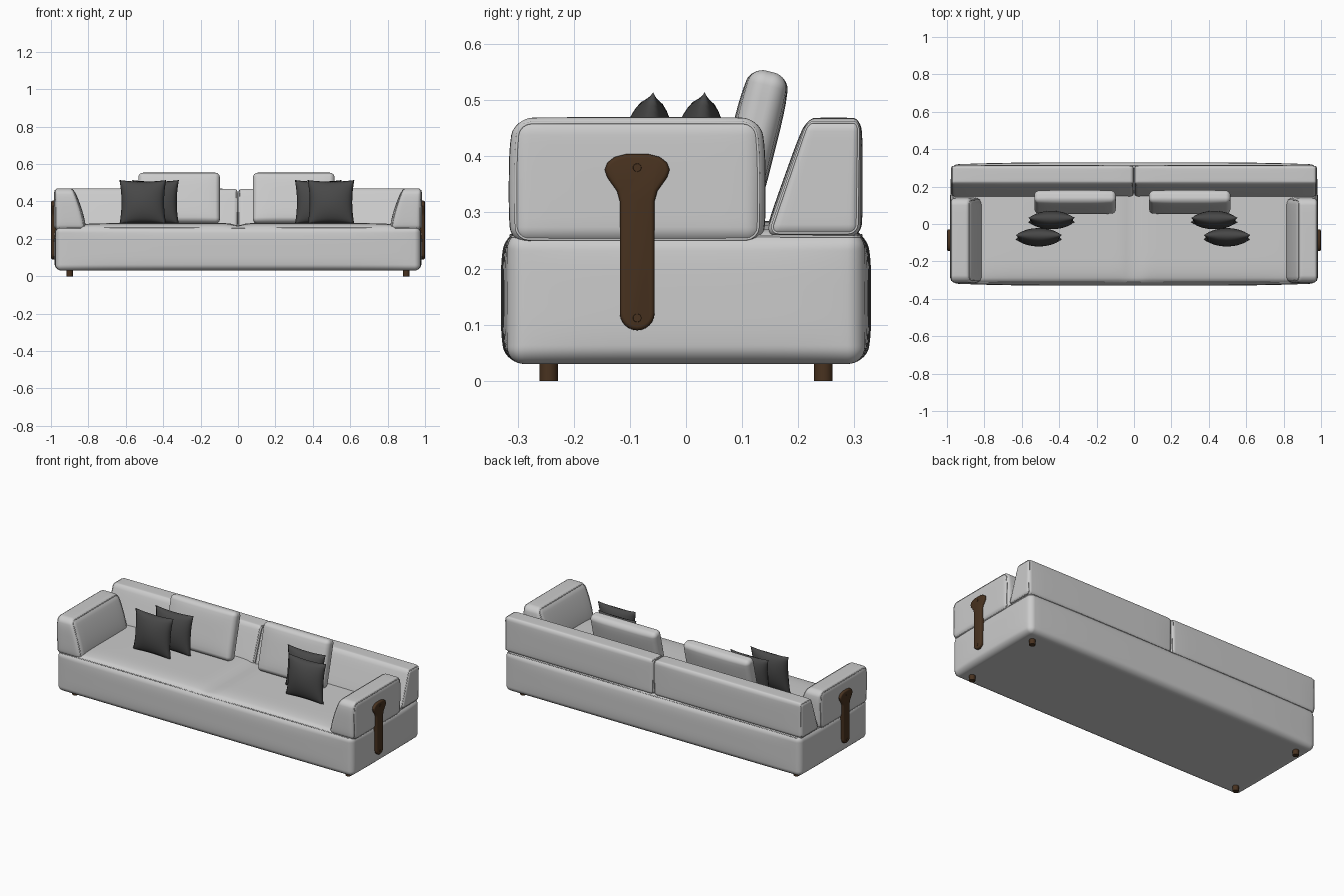
import bpy, bmesh, math
from mathutils import Vector, Matrix

cube = bpy.data.objects.get("Cube")
if cube:
    bpy.data.objects.remove(cube)


def material(name, rgb):
    m = bpy.data.materials.new(name)
    m.use_nodes = True
    m.diffuse_color = (*rgb, 1)
    bsdf = m.node_tree.nodes["Principled BSDF"]
    bsdf.inputs["Base Color"].default_value = (*rgb, 1)
    bsdf.inputs["Roughness"].default_value = 0.8
    return m


FABRIC = material("light grey fabric", (0.6, 0.6, 0.6))
DARK = material("charcoal fabric", (0.065, 0.065, 0.065))
LEATHER = material("brown leather", (0.065, 0.032, 0.014))


def add_object(name, bm, mat, place=Matrix(), sharp=False):
    bmesh.ops.recalc_face_normals(bm, faces=bm.faces)
    mesh = bpy.data.meshes.new(name)
    bm.to_mesh(mesh)
    bm.free()
    mesh.materials.append(mat)
    obj = bpy.data.objects.new(name, mesh)
    obj.matrix_world = place
    bpy.context.collection.objects.link(obj)
    bpy.ops.object.select_all(action="DESELECT")
    bpy.context.view_layer.objects.active = obj
    obj.select_set(True)
    if sharp:
        bpy.ops.object.shade_smooth_by_angle(angle=math.radians(35))
    else:
        bpy.ops.object.shade_smooth()
    return obj


def grid_lines(h, r, k, m):
    # Fine spacing in the rounded corners, even spacing between them
    corner = [-h + r * (1 - math.tan((1 - j / k) * math.pi / 4)) for j in range(k)]
    middle = [(h - r) * (2 * j / m - 1) for j in range(m + 1)]
    return corner + middle + [-c for c in reversed(corner)]


def soft_block(name, half, r, puff, place, shape=None, k=4, m=10):
    """Rounded, puffed upholstery block; returns its deforming function."""
    n = 2 * k + m
    lines = [grid_lines(h, r, k, m) for h in half]

    def deform(p):
        u = [p[i] / half[i] for i in range(3)]
        q = Vector(p)
        for i in range(3):
            a, b = u[i - 1], u[i - 2]
            q[i] += puff[i] * u[i] * (1 - a ** 4) * (1 - b ** 4)
        return shape(q, u) if shape else q

    bm = bmesh.new()
    bmesh.ops.create_cube(bm, size=2)
    bmesh.ops.subdivide_edges(bm, edges=bm.edges[:], cuts=n - 1, use_grid_fill=True)
    for v in bm.verts:
        p = Vector([lines[i][round((v.co[i] + 1) / 2 * n)] for i in range(3)])
        inner = Vector([max(r - half[i], min(half[i] - r, p[i])) for i in range(3)])
        v.co = deform(inner + (p - inner).normalized() * r)
    add_object(name, bm, FABRIC, place)
    return deform


def piping(name, half, r, axis, sign, deform, place, depth=0.0025):
    """Thin welt running round one face of a soft block."""
    a, b = [i for i in range(3) if i != axis]
    inset, cr, pts = 0.293 * r, 0.707 * r, []
    for q, (sa, sb) in enumerate([(1, 1), (-1, 1), (-1, -1), (1, -1)]):
        starts = Vector((sa * (half[a] - r), sb * (half[b] - r)))
        for j in range(5):
            ang = (q + j / 4) * math.pi / 2
            pts.append(starts + cr * Vector((math.cos(ang), math.sin(ang))))
    loop = []
    for i, p in enumerate(pts):
        for j in range(6):
            c = p.lerp(pts[(i + 1) % len(pts)], j / 6)
            v = Vector()
            v[axis], v[a], v[b] = sign * (half[axis] - inset), c.x, c.y
            loop.append(place @ deform(v))
    curve = bpy.data.curves.new(name, "CURVE")
    curve.dimensions = "3D"
    curve.bevel_depth, curve.bevel_resolution = depth, 1
    spline = curve.splines.new("POLY")
    spline.points.add(len(loop) - 1)
    for sp, v in zip(spline.points, loop):
        sp.co = (*v, 1)
    spline.use_cyclic_u = True
    curve.materials.append(FABRIC)
    bpy.context.collection.objects.link(bpy.data.objects.new(name, curve))


# Seat base: crowned top with a shallow dip at the centre seam, flat bottom
def seat_shape(q, u):
    if u[2] > 0:
        crown = (1 - u[0] ** 8) * (1 - u[1] ** 8)
        q.z += u[2] * crown * (0.02 - 0.014 * math.exp(-(q.x / 0.035) ** 2))
    return q


base_half, base_place = (0.973, 0.318, 0.1175), Matrix.Translation((0, 0, 0.1475))
seat = soft_block("seat_base", base_half, 0.03, (0.01, 0.012, 0), base_place, seat_shape, m=46)
piping("seat_welt", base_half, 0.03, 2, 1, seat, base_place)


# Backrest halves, sloping on the sitting side
def back_shape(q, u):
    q.y += 0.075 * (1 - u[1]) / 2 * (u[2] + 1) / 2
    return q


back_half = (0.489, 0.085, 0.105)
for side, s in (("left", 1), ("right", -1)):
    place = Matrix.Translation((s * 0.49, 0.226, 0.362))
    back = soft_block(side + "_backrest", back_half, 0.022, (0, 0.004, 0.002), place, back_shape)
    for e in (1, -1):
        piping(side + "_backrest_welt", back_half, 0.022, 0, e, back, place)

# Armrests, tapering upward on the inner side
arm_half = (0.085, 0.223, 0.112)
for side, s in (("left", 1), ("right", -1)):
    def arm_shape(q, u, s=s):
        rise = max(0, (u[2] + 1) / 2)
        q.x += s * 0.066 * (1 - s * u[0]) / 2 * rise ** 1.5
        q.y *= 1 - 0.03 * rise ** 6
        return q
    place = Matrix.Translation((s * 0.898, -0.087, 0.356))
    arm = soft_block(side + "_armrest", arm_half, 0.03, (0.002, 0.006, 0.002), place, arm_shape)
    for e in (1, -1):
        piping(side + "_armrest_welt", arm_half, 0.03, 0, e, arm, place)

# Loose back cushions leaning on the backrest
for side, x in (("left", 0.298), ("right", -0.315)):
    place = Matrix.Translation((x, 0.117, 0.417)) @ Matrix.Rotation(math.radians(-14), 4, "X")
    soft_block(side + "_back_cushion", (0.218, 0.033, 0.138), 0.025, (0, 0.009, 0), place)


# Scatter pillows: two pinched sheets joined at the rim
def pillow(name, x, y):
    bm = bmesh.new()
    for s in (1, -1):
        made = bmesh.ops.create_grid(bm, x_segments=20, y_segments=20, size=1)
        for v in made["verts"]:
            u, w = v.co.x, v.co.y
            fu, fw = max(0, 1 - u * u), max(0, 1 - w * w)
            v.co = (0.125 * u * (1 - 0.09 * fw), s * 0.048 * (fu * fw) ** 0.55,
                    0.119 * w * (1 - 0.07 * fu))
    bmesh.ops.remove_doubles(bm, verts=bm.verts, dist=0.0005)
    place = Matrix.Translation((x, y, 0.396)) @ Matrix.Rotation(math.radians(-6), 4, "X")
    add_object(name, bm, DARK, place)


for side, s in (("left", 1), ("right", -1)):
    pillow(side + "_front_pillow", s * 0.503 - 0.006, -0.071)
    pillow(side + "_rear_pillow", s * 0.435 - 0.006, 0.021)

# Leather straps with studs on the outer sides
outline = [(0.02, 0.404), (0.04, 0.399), (0.053, 0.389), (0.058, 0.376),
           (0.053, 0.362), (0.036, 0.338), (0.031, 0.32)]
outline += [(0.031 * math.cos(t * math.pi / 12), 0.121 - 0.031 * math.sin(t * math.pi / 12))
            for t in range(6)]
outline = outline + [(0, 0.09)] + [(-y, z) for y, z in reversed(outline)]
for side, s in (("left", 1), ("right", -1)):
    bm = bmesh.new()
    face = bm.faces.new([bm.verts.new((s * 0.974, y - 0.087, z)) for y, z in outline])
    out = bmesh.ops.extrude_face_region(bm, geom=[face])
    moved = [v for v in out["geom"] if isinstance(v, bmesh.types.BMVert)]
    bmesh.ops.translate(bm, verts=moved, vec=(s * 0.025, 0, 0))
    rim = [e for e in bm.edges if all(v in moved for v in e.verts)]
    bmesh.ops.bevel(bm, geom=rim, offset=0.007, segments=3, profile=0.5, affect="EDGES")
    add_object(side + "_strap", bm, LEATHER, sharp=True)
    for z in (0.38, 0.112):
        bm = bmesh.new()
        bmesh.ops.create_cone(bm, cap_ends=True, segments=16, radius1=0.009, radius2=0.007, depth=0.004)
        place = Matrix.Translation((s * 0.998, -0.087, z)) @ Matrix.Rotation(s * math.pi / 2, 4, "Y")
        add_object(side + "_strap_stud", bm, LEATHER, place, sharp=True)

# Round feet
for x in (-0.9, 0.9):
    for y in (-0.245, 0.245):
        bm = bmesh.new()
        bmesh.ops.create_cone(bm, cap_ends=True, segments=24, radius1=0.0165, radius2=0.0165, depth=0.04)
        add_object("foot", bm, LEATHER, Matrix.Translation((x, y, 0.02)), sharp=True)
